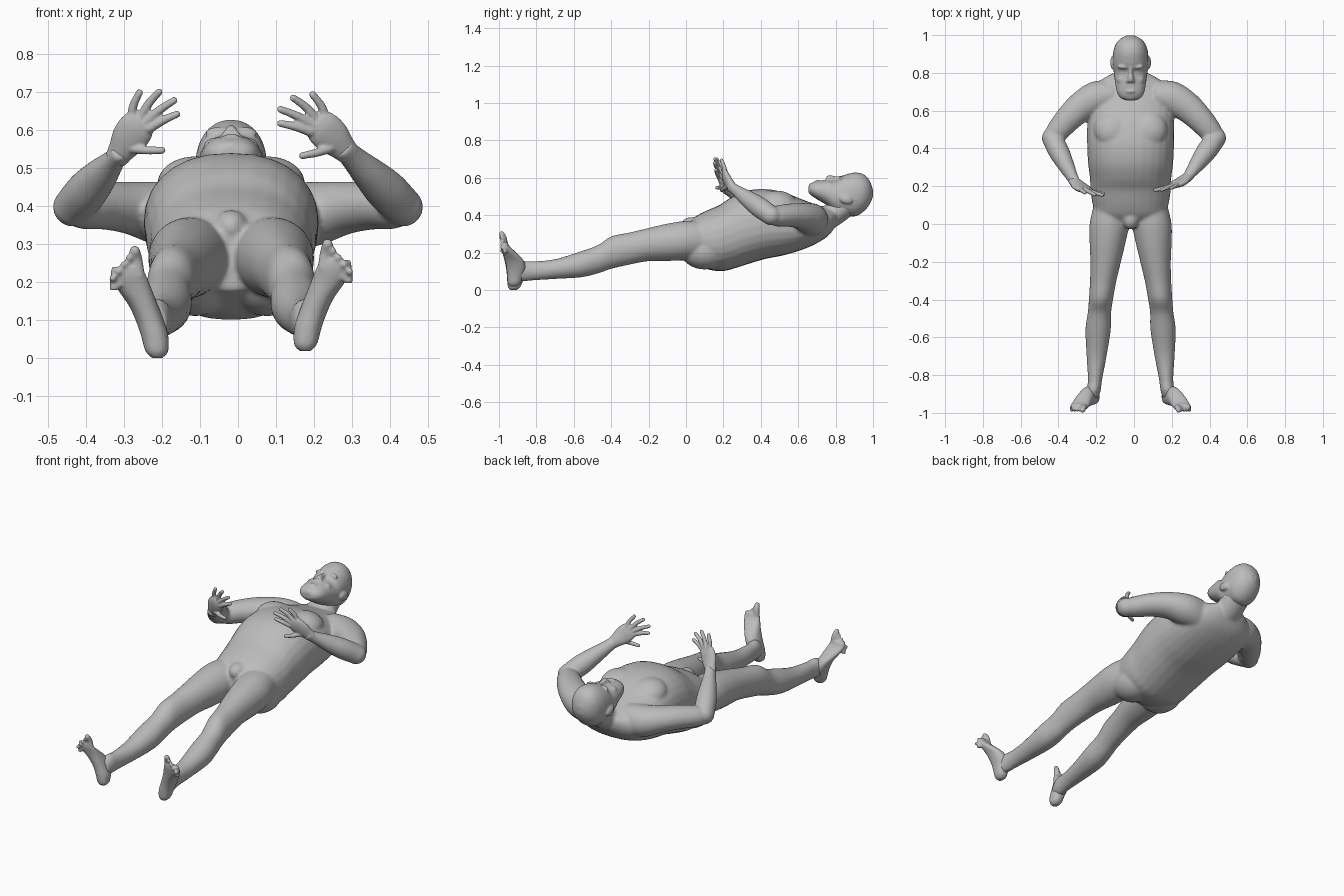
import bpy, bmesh, math
from mathutils import Vector, Matrix

if "Cube" in bpy.data.objects:
    bpy.data.objects.remove(bpy.data.objects["Cube"])

skin = bpy.data.materials.new("grey_skin")
skin.diffuse_color = (0.5, 0.5, 0.5, 1)
skin.use_nodes = True
skin.node_tree.nodes["Principled BSDF"].inputs["Base Color"].default_value = skin.diffuse_color
MID = -0.018      # x of the body's centre line
X, Y, Z = Vector((1, 0, 0)), Vector((0, 1, 0)), Vector((0, 0, 1))


def spline(rows, steps=5):
    """Catmull-Rom resampling of station rows."""
    rows = [Vector(r) for r in rows]
    out = []
    for i in range(len(rows) - 1):
        a, b = rows[max(i - 1, 0)], rows[i]
        c, d = rows[i + 1], rows[min(i + 2, len(rows) - 1)]
        for k in range(steps):
            t = k / steps
            out.append(0.5 * (2 * b + (c - a) * t + (2 * a - 5 * b + 4 * c - d) * t * t
                              + (3 * b - a - 3 * c + d) * t ** 3))
    return out + [rows[-1]]


def make(name, bm):
    bmesh.ops.recalc_face_normals(bm, faces=bm.faces)
    me = bpy.data.meshes.new(name)
    bm.to_mesh(me)
    bm.free()
    ob = bpy.data.objects.new(name, me)
    bpy.context.collection.objects.link(ob)
    me.materials.append(skin)
    return ob


def tube(name, rows, u=X, v=None, power=2.0, n=28):
    """Loft through rows of (x, y, z, radius u, radius v); rings follow the path if v is None."""
    rows = spline(rows)
    bm = bmesh.new()
    rings = []
    for i, r in enumerate(rows):
        c, a, b = Vector(r[:3]), max(r[3], 0.003), max(r[4], 0.003)
        uu, vv = u, v
        if v is None:
            t = Vector(rows[min(i + 1, len(rows) - 1)][:3]) - Vector(rows[max(i - 1, 0)][:3])
            t.normalize()
            uu = (u - t * u.dot(t)).normalized()
            vv = t.cross(uu)
        ring = []
        for k in range(n):
            w = math.tau * k / n
            cx, sx = math.cos(w), math.sin(w)
            p = 2 / power
            ring.append(bm.verts.new(c + uu * math.copysign(abs(cx) ** p, cx) * a
                                     + vv * math.copysign(abs(sx) ** p, sx) * b))
        rings.append(ring)
    for r0, r1 in zip(rings, rings[1:]):
        for k in range(n):
            bm.faces.new((r0[k], r0[(k + 1) % n], r1[(k + 1) % n], r1[k]))
    bm.faces.new(rings[0])
    bm.faces.new(rings[-1])
    return make(name, bm)


def ball(name, loc, radii, tilt=0):
    bm = bmesh.new()
    m = Matrix.Translation(loc) @ Matrix.Rotation(tilt, 4, 'X') @ Matrix.Diagonal((*radii, 1))
    bmesh.ops.create_uvsphere(bm, u_segments=24, v_segments=16, radius=1, matrix=m)
    return make(name, bm)


def digit(name, pts, r0, r1):
    """Finger or toe with a rounded tip."""
    n = len(pts) - 1
    rows = [(*p, r0 + (r1 - r0) * i / n, r0 + (r1 - r0) * i / n) for i, p in enumerate(pts)]
    return [tube(name, rows, u=Vector((0.7, 0.1, 0.7)), n=12), ball(name, pts[-1], (r1, r1, r1))]


def blend(name, parts, voxel, rounds):
    """Fuse parts into one smooth skin."""
    bpy.ops.object.select_all(action='DESELECT')
    for p in parts:
        p.select_set(True)
    ob = parts[0]
    bpy.context.view_layer.objects.active = ob
    bpy.ops.object.join()
    ob.name = name
    m = ob.modifiers.new("fuse", 'REMESH')
    m.mode, m.voxel_size = 'VOXEL', voxel
    s = ob.modifiers.new("soften", 'SMOOTH')
    s.factor, s.iterations = 0.5, rounds
    for md in ("fuse", "soften"):
        bpy.ops.object.modifier_apply(modifier=md)
    bpy.ops.object.shade_smooth()
    return ob


def span(rows):
    """Rows of (y, half width, top, bottom) to loft rows."""
    return [(MID, y, (t + b) / 2, w, (t - b) / 2) for y, w, t, b in rows]


# Torso, neck and soft masses
body = [tube("torso", span([
    (-.02, .10, .32, .18), (.04, .18, .385, .145), (.10, .20, .42, .115), (.18, .213, .455, .10),
    (.24, .215, .495, .11), (.32, .225, .53, .135), (.42, .23, .54, .165), (.52, .23, .523, .185),
    (.62, .225, .485, .215), (.70, .205, .455, .25), (.76, .16, .435, .29), (.80, .09, .43, .34)]),
    v=Z, power=2.25)]
body.append(tube("neck", [(MID, .70, .36, .10, .07), (MID, .78, .40, .08, .065),
                          (MID, .86, .46, .075, .065)]))
body.append(ball("groin", (MID, .03, .345), (.045, .06, .045)))
for s in (-1, 1):
    body.append(ball("chest", (MID + s * .095, .50, .46), (.10, .10, .07), -.2))
    body.append(ball("buttock", (MID + s * .095, .10, .21), (.105, .13, .10)))

# Legs
for s in (-1, 1):
    body.append(tube("leg", [(MID + s * x, y, z, a, b) for x, y, z, a, b in (
        (.10, .10, .27, .095, .10), (.112, 0, .265, .105, .105), (.122, -.1, .255, .095, .10),
        (.132, -.2, .243, .081, .089), (.145, -.3, .222, .07, .086), (.157, -.4, .20, .064, .087),
        (.165, -.47, .165, .062, .076), (.172, -.56, .138, .067, .07), (.18, -.7, .112, .053, .053),
        (.188, -.82, .102, .038, .051), (.195, -.88, .10, .037, .055), (.2, -.92, .09, .03, .045))],
        v=Z))

# Arms, bent at the elbow
wrists = {1: Vector((.285, .25, .545)), -1: Vector((-.315, .225, .535))}
for s in (-1, 1):
    w = wrists[s]
    body.append(tube("upper_arm", [
        (s * .12, .68, .37, .08, .09), (s * .20, .665, .38, .09, .085), (s * .28, .62, .395, .08, .07),
        (s * .35, .555, .40, .07, .062), (s * .41, .485, .395, .06, .055),
        (s * .435, .455, .395, .045, .04)], u=Y))
    e = Vector((s * .435, .455, .398))
    body.append(ball("elbow", e, (.053, .055, .052)))
    body.append(tube("forearm", [
        (*e, .052, .052), (*e.lerp(w, .3), .055, .055), (*e.lerp(w, .6), .045, .046),
        (*e.lerp(w, .9), .033, .03), (*e.lerp(w, 1.08), .031, .025)], u=Vector((.7, 0, .7))))
blend("body", body, .0085, 5)

# Hands with spread fingers
fingers = [[(.228, .212, .625), (.222, .203, .66), (.197, .19, .694)],
           [(.212, .208, .622), (.18, .195, .66), (.146, .18, .685)],
           [(.20, .205, .612), (.155, .19, .638), (.112, .178, .655)],
           [(.195, .203, .595), (.15, .19, .61), (.112, .185, .618)],
           [(.262, .23, .56), (.215, .205, .543), (.17, .19, .533)]]
for s, side in ((1, "right"), (-1, "left")):
    parts = [tube("palm", [(.295, .257, .535, .03, .024), (.275, .243, .555, .036, .024),
                           (.25, .225, .58, .047, .022), (.225, .212, .604, .048, .02),
                           (.205, .205, .62, .04, .014)], u=Vector((.75, 0, .66)))]
    for f in fingers:
        parts += digit("finger", f, .0135, .0095)
    hand = blend(side + "_hand", parts, .0042, 2)
    if s < 0:
        hand.data.transform(Matrix.Translation(wrists[-1]) @ Matrix.Rotation(math.radians(-12), 4, 'Y')
                            @ Matrix.Diagonal((-1, 1, 1, 1)) @ Matrix.Translation(-wrists[1]))
        hand.data.flip_normals()

# Feet pointing up, toes at the top
for s, side, dz in ((1, "right", .018), (-1, "left", .0)):
    parts = [tube("sole", [(MID + s * x, (y0 + y1) / 2, z + dz, a, (y1 - y0) / 2)
                           for z, x, a, y0, y1 in (
        (.0, .195, .014, -.94, -.905), (.018, .196, .03, -.952, -.885), (.06, .202, .036, -.957, -.868),
        (.10, .215, .037, -.96, -.858), (.14, .232, .039, -.967, -.868), (.18, .254, .045, -.976, -.905),
        (.215, .27, .047, -.985, -.942), (.24, .275, .04, -.987, -.955))], v=Y, power=2.3)]
    for i in range(5):
        bx, bz = .243 + .0165 * i, .235 - .009 * i
        tx, tz = .254 + .0145 * i, .282 - .018 * i
        r = .014 if i == 0 else .0095
        parts += digit("toe", [(MID + s * bx, -.968, bz + dz - .02), (MID + s * (bx + tx) / 2, -.972, (bz + tz) / 2 + dz),
                               (MID + s * tx, -.985, tz + dz)], r + .002, r)
    blend(side + "_foot", parts, .005, 2)

# Head with face
head = [tube("skull", span([
    (.655, .03, .555, .52), (.67, .056, .572, .505), (.70, .073, .583, .485), (.75, .082, .588, .455),
    (.79, .088, .588, .42), (.81, .09, .592, .405), (.835, .092, .61, .40), (.87, .094, .622, .395),
    (.91, .092, .628, .395), (.95, .08, .618, .42), (.98, .055, .588, .455), (.999, .018, .54, .495)]),
    v=Z, power=2.15)]
head.append(tube("nose", [(MID, .835, .60, .012, .012), (MID, .80, .594, .011, .014),
                          (MID, .77, .596, .016, .018), (MID, .752, .592, .014, .014)]))
head.append(ball("lips", (MID, .703, .576), (.03, .012, .014)))
head.append(ball("chin", (MID, .675, .553), (.035, .02, .02)))
for s in (-1, 1):
    head.append(ball("brow", (MID + s * .035, .832, .592), (.034, .012, .017)))
    head.append(ball("cheek", (MID + s * .045, .765, .555), (.028, .03, .025)))
    head.append(ball("nostril", (MID + s * .014, .757, .588), (.01, .011, .012)))
    head.append(ball("ear", (MID + s * .095, .855, .485), (.013, .036, .024), -.3))
blend("head", head, .0055, 3)
